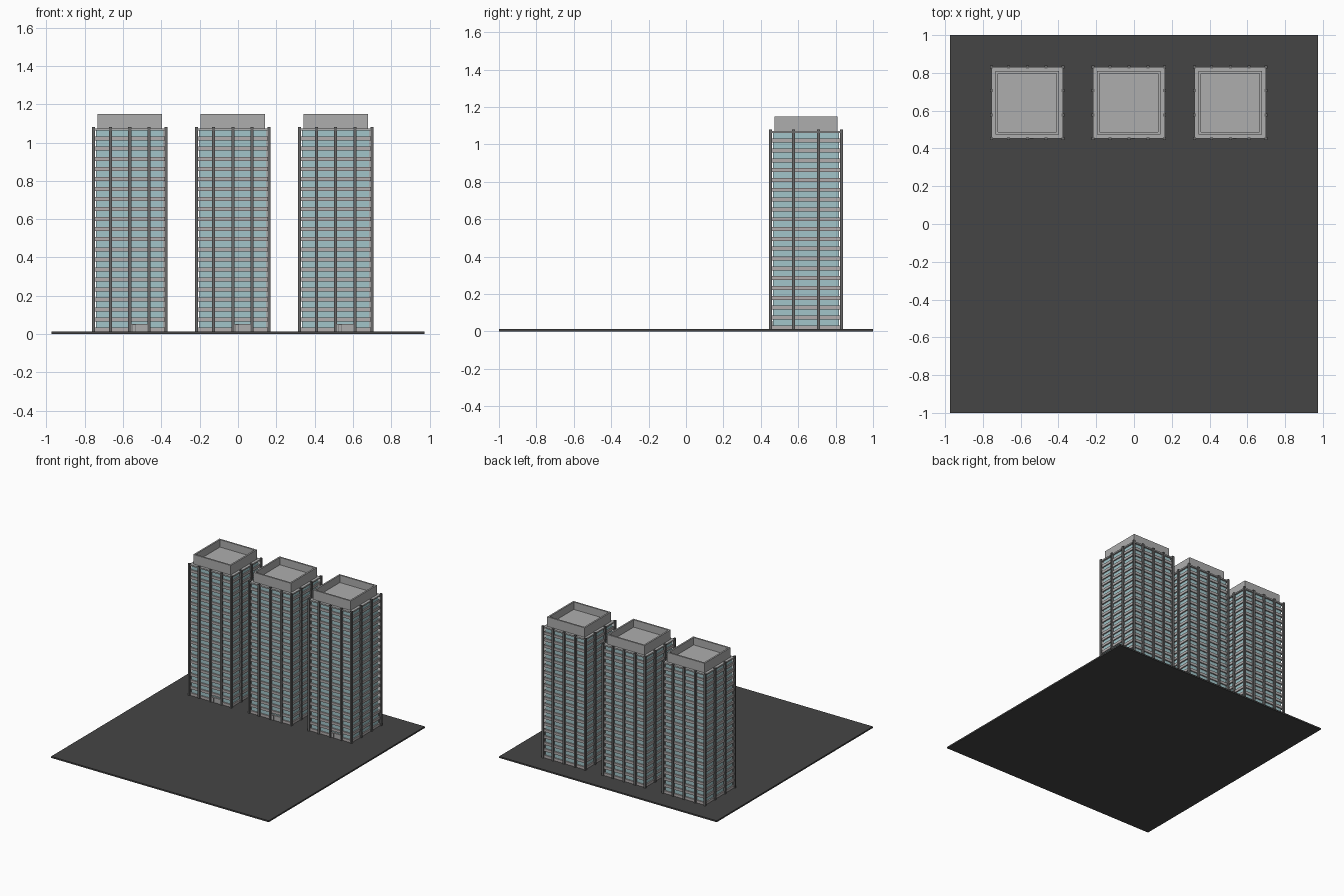
import bpy, bmesh

if "Cube" in bpy.data.objects:
    bpy.data.objects.remove(bpy.data.objects["Cube"])

def material(name, rgb):
    m = bpy.data.materials.new(name)
    m.diffuse_color = (*rgb, 1)
    m.use_nodes = True
    m.node_tree.nodes["Principled BSDF"].inputs["Base Color"].default_value = m.diffuse_color
    return m

GLASS = material("glass", (0.36, 0.56, 0.59))
BAND = material("spandrel", (0.45, 0.42, 0.42))
DARK = material("asphalt", (0.06, 0.06, 0.06))
PIER = material("pier_grey", (0.14, 0.14, 0.14))
STONE = material("concrete", (0.42, 0.42, 0.42))

BASE, TOP, FLOORS = 0.012, 1.062, 20
Y = 0.642

def finish(name, bm, mats):
    bmesh.ops.recalc_face_normals(bm, faces=bm.faces)
    me = bpy.data.meshes.new(name)
    bm.to_mesh(me)
    bm.free()
    for m in mats:
        me.materials.append(m)
    ob = bpy.data.objects.new(name, me)
    bpy.context.collection.objects.link(ob)
    return ob

def add_box(bm, x0, x1, y0, y1, z0, z1):
    vs = bmesh.ops.create_cube(bm, size=1)["verts"]
    for v in vs:
        v.co.x = x1 if v.co.x > 0 else x0
        v.co.y = y1 if v.co.y > 0 else y0
        v.co.z = z1 if v.co.z > 0 else z0

def square_loft(name, cx, profile, mats):
    """Skin square rings given as (half width, z, material index of the face above)."""
    bm = bmesh.new()
    rings = [[bm.verts.new((cx + sx * h, Y + sy * h, z))
              for sx, sy in ((-1, -1), (1, -1), (1, 1), (-1, 1))] for h, z, _ in profile]
    for a, b, p in zip(rings, rings[1:], profile):
        for i in range(4):
            j = (i + 1) % 4
            bm.faces.new((a[i], a[j], b[j], b[i])).material_index = p[2]
    bm.faces.new(rings[0])
    bm.faces.new(rings[-1]).material_index = profile[-1][2]
    return finish(name, bm, mats)

# ground slab
bm = bmesh.new()
add_box(bm, -0.975, 0.975, -1, 1, 0, BASE)
finish("ground_slab", bm, [DARK])

pitch = (TOP - BASE) / FLOORS
for n, cx in enumerate((-0.565, -0.027, 0.51), 1):
    # storeys: projecting spandrel ledges and recessed glass, then roof and hollow crown
    prof = []
    for i in range(FLOORS):
        z = BASE + i * pitch
        prof += [(0.187, z, 1), (0.187, z + 0.021, 1), (0.177, z + 0.021, 0), (0.177, z + pitch, 1)]
    prof += [(0.19, TOP, 2), (0.19, TOP + 0.011, 2), (0.168, TOP + 0.011, 2),
             (0.168, 1.15, 2), (0.155, 1.15, 2), (0.155, 1.09, 2)]
    square_loft(f"tower_body_{n}", cx, prof, [GLASS, BAND, STONE])

    # piers on all four faces, shared at the corners
    bm = bmesh.new()
    spots = [(x, s * 0.189) for x in (-0.189, -0.1, 0, 0.1, 0.189) for s in (-1, 1)]
    spots += [(s * 0.189, y) for y in (-0.066, 0.066) for s in (-1, 1)]
    for x, y in spots:
        r = 0.008
        add_box(bm, cx + x - r, cx + x + r, Y + y - r, Y + y + r, BASE, 1.08)
    finish(f"piers_{n}", bm, [PIER])

    # entrance panel with a narrow door frame
    bm = bmesh.new()
    yf = Y - 0.19
    add_box(bm, cx + 0.008, cx + 0.092, yf, yf + 0.014, BASE, 0.052)
    finish(f"entrance_panel_{n}", bm, [STONE])
    bm = bmesh.new()
    for x in (0.014, 0.03):
        add_box(bm, cx + x, cx + x + 0.003, yf - 0.003, yf, BASE, 0.05)
    add_box(bm, cx + 0.014, cx + 0.033, yf - 0.003, yf, 0.047, 0.05)
    finish(f"door_frame_{n}", bm, [PIER])
